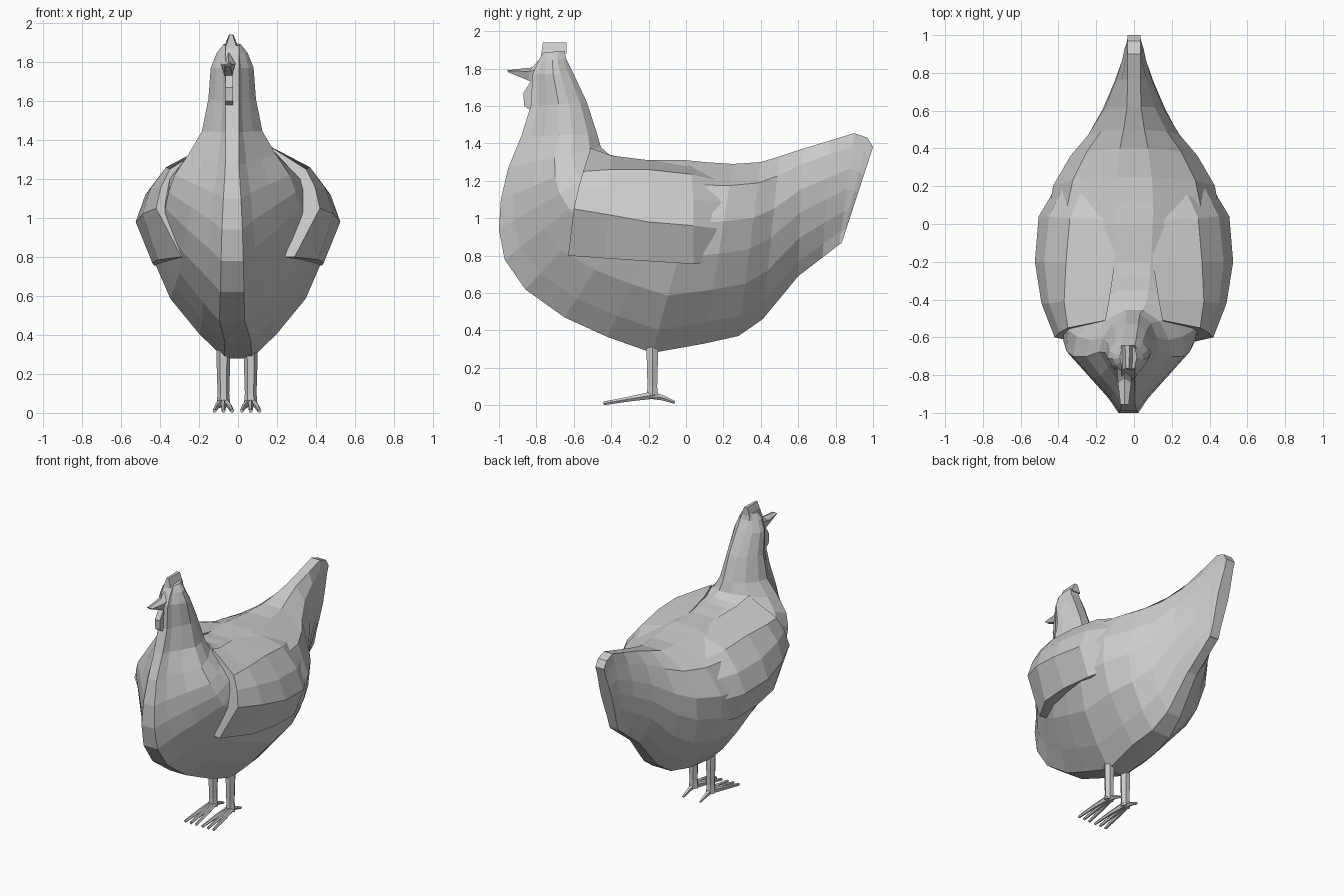
import bpy, bmesh, math
from mathutils import Vector


def make_object(name, verts, faces):
    mesh = bpy.data.meshes.new(name)
    mesh.from_pydata(verts, [], faces)
    bm = bmesh.new()
    bm.from_mesh(mesh)
    bmesh.ops.recalc_face_normals(bm, faces=bm.faces)
    bm.to_mesh(mesh)
    bm.free()
    obj = bpy.data.objects.new(name, mesh)
    bpy.context.collection.objects.link(obj)
    return obj


def loft(name, rings):
    """Skin a list of equal closed rings and cap both ends."""
    n = len(rings[0])
    verts = [v for r in rings for v in r]
    faces = [(i * n + j, i * n + (j + 1) % n, (i + 1) * n + (j + 1) % n, (i + 1) * n + j)
             for i in range(len(rings) - 1) for j in range(n)]
    faces += [tuple(range(n)), tuple(range(len(verts) - n, len(verts)))]
    return make_object(name, verts, faces)


def tube(points, radii, sides=6):
    """Rings for a tapered limb running through the points, kept untwisted about x."""
    rings = []
    for i, (p, r) in enumerate(zip(points, radii)):
        d = (Vector(points[min(i + 1, len(points) - 1)]) - Vector(points[max(i - 1, 0)])).normalized()
        v = d.cross(Vector((1, 0, 0))).normalized()
        u = v.cross(d)
        rings.append([Vector(p) + r * (u * math.cos(a) + v * math.sin(a))
                      for a in (k * math.tau / sides for k in range(sides))])
    return rings


def lean(y):
    """The head and breast sit slightly to one side."""
    return -0.03 * min(1, max(0, (-0.45 - y) / 0.2))


# Head, neck, body and tail:
# back point (y, z), front point (y, z), half width, widest position, keel sharpness
SECTIONS = [
    (-.65, 1.895, -.765, 1.885, .045, .5, 0),
    (-.64, 1.85, -.79, 1.84, .08, .5, .2),
    (-.60, 1.77, -.82, 1.77, .11, .5, .5),
    (-.53, 1.62, -.83, 1.60, .122, .5, .6),
    (-.475, 1.45, -.88, 1.44, .155, .5, .8),
    (-.455, 1.38, -.95, 1.27, .225, .48, 1),
    (-.41, 1.34, -.99, 1.10, .30, .51, 1),
    (-.35, 1.325, -1.0, .94, .35, .54, 1),
    (-.28, 1.32, -.97, .78, .38, .56, .9),
    (-.20, 1.31, -.86, .62, .405, .58, .75),
    (-.10, 1.31, -.65, .47, .43, .61, .45),
    (.00, 1.31, -.42, .365, .45, .65, .2),
    (.10, 1.30, -.18, .28, .46, .68, 0),
    (.25, 1.29, .10, .33, .43, .65, 0),
    (.40, 1.30, .28, .37, .34, .62, 0),
    (.50, 1.33, .41, .46, .25, .58, 0),
    (.62, 1.37, .60, .69, .165, .52, 0),
    (.77, 1.415, .73, .79, .105, .48, 0),
    (.90, 1.455, .82, .86, .065, .5, 0),
    (.97, 1.43, .83, .865, .055, .5, 0),
    (1.0, 1.38, .84, .89, .045, .5, 0),
]
STEPS = (0, .12, .3, .5, .68, .88, 1)


def section_ring(ty, tz, by, bz, w, p, keel):
    side = []
    for t in STEPS:
        u = (p - t) / p if t < p else (t - p) / (1 - p)
        f = max(1 - u * u, 0) ** ((.75 if ty < .3 else .62) if t < p else .5)
        if t < p:
            f += (1 - .9 * u - f) * keel
        low = max((.22 if t > p or ty > .2 else .15) * w, min(w, .035))
        y, z = by + (ty - by) * t, bz + (tz - bz) * t
        side.append((max(w * f, low), y, z))
    return ([(x + lean(y), y, z) for x, y, z in side] +
            [(-x + lean(y), y, z) for x, y, z in reversed(side)])


loft("body", [section_ring(*s) for s in SECTIONS])

# Folded wings, front to back, each column from top to bottom
WING = [
    [(.15, -.51, 1.375), (.35, -.55, 1.25), (.395, -.575, 1.16), (.42, -.60, 1.05), (.29, -.63, .80)],
    [(.13, -.40, 1.335), (.37, -.41, 1.26), (.45, -.42, 1.15), (.49, -.42, 1.02), (.41, -.43, .785)],
    [(.10, -.20, 1.31), (.36, -.20, 1.26), (.475, -.20, 1.12), (.525, -.20, .98), (.44, -.20, .77)],
    [(.09, .02, 1.295), (.34, .03, 1.235), (.45, .04, 1.10), (.505, .04, .96), (.43, .04, .755)],
    [(.06, .32, 1.22), (.21, .32, 1.17), (.32, .31, 1.07), (.35, .30, .93), (.32, .27, .79)],
]
for side, name in ((1, "wing_left"), (-1, "wing_right")):
    rings = []
    for col in WING:
        inner = [(x * .5, y + .03, z) for x, y, z in (col[4], col[2])]
        rings.append([(side * x, y, z) for x, y, z in col + inner])
    loft(name, rings)

# Comb: a ridge that narrows to the top
CX = -.035
loft("comb", [
    [(CX - .03, -.775, 1.87), (CX + .03, -.775, 1.87), (CX + .035, -.64, 1.88), (CX - .035, -.64, 1.88)],
    [(CX - .008, -.765, 1.94), (CX + .008, -.765, 1.94), (CX + .012, -.64, 1.94), (CX - .012, -.64, 1.94)],
])

# Beak: a wedge with a narrow blunt tip
BX = -.05
loft("beak", [
    [(BX - .04, -.77, 1.80), (BX, -.775, 1.86), (BX + .04, -.77, 1.80), (BX + .02, -.79, 1.72), (BX - .02, -.79, 1.72)],
    [(BX - .035, -.84, 1.785), (BX, -.82, 1.806), (BX + .035, -.84, 1.785), (BX + .02, -.84, 1.735), (BX - .02, -.84, 1.735)],
    [(BX - .022, -.955, 1.787), (BX, -.955, 1.791), (BX + .022, -.955, 1.787), (BX + .012, -.95, 1.78), (BX - .012, -.95, 1.78)],
])

# Wattle: a thin lobe under the beak
lobe = [(-.78, 1.74), (-.83, 1.73), (-.87, 1.67), (-.865, 1.60), (-.82, 1.57), (-.78, 1.60)]
loft("wattle", [[(-.045 + s, y, z) for y, z in lobe] for s in (-.02, .02)])

# Legs and toes
for side, name in ((1, "left"), (-1, "right")):
    x = side * .07 - .005
    loft("leg_" + name, tube([(x, -.18, .40), (x, -.18, .26), (x, -.18, .10), (x, -.18, .04)],
                             [.036, .035, .03, .035]))
    for i, dx in enumerate((-.045, 0, .045)):
        loft(f"toe_{name}_{i + 1}",
             tube([(x + dx * .2, -.17, .055), (x + dx * .7, -.30, .034), (x + dx, -.44, .01)],
                  [.021, .014, .01], 5))
    loft("back_toe_" + name, tube([(x, -.19, .055), (x, -.12, .038), (x, -.06, .015)],
                                  [.022, .014, .008], 5))
